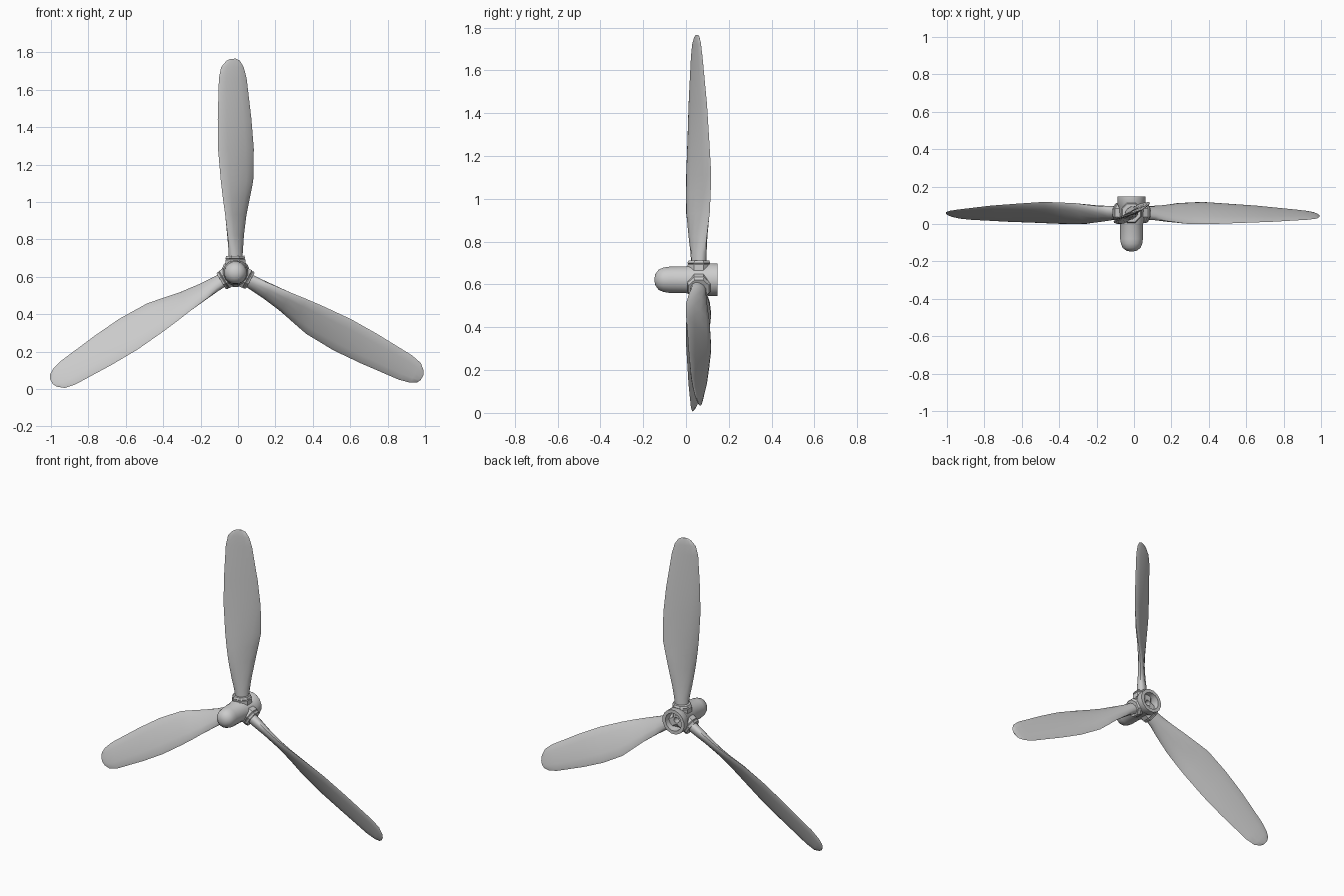
import bpy, bmesh, math
from mathutils import Vector

if "Cube" in bpy.data.objects:
    bpy.data.objects.remove(bpy.data.objects["Cube"])

HUB = Vector((-0.013, 0.0, 0.622))
TILT = 1.0


def finish(name, bm, smooth_angle, turn=0.0):
    bmesh.ops.recalc_face_normals(bm, faces=bm.faces)
    me = bpy.data.meshes.new(name)
    bm.to_mesh(me)
    bm.free()
    ob = bpy.data.objects.new(name, me)
    bpy.context.collection.objects.link(ob)
    ob.location = HUB
    ob.rotation_euler = (0, math.radians(turn), 0)
    bpy.ops.object.select_all(action='DESELECT')
    ob.select_set(True)
    bpy.context.view_layer.objects.active = ob
    bpy.ops.object.shade_smooth_by_angle(angle=math.radians(smooth_angle))
    return ob


def loft(rings):
    """Skin a list of equal-sized point rings and cap both ends."""
    bm = bmesh.new()
    vr = [[bm.verts.new(p) for p in ring] for ring in rings]
    n = len(vr[0])
    for a, b in zip(vr, vr[1:]):
        for i in range(n):
            j = (i + 1) % n
            bm.faces.new((a[i], a[j], b[j], b[i]))
    bm.faces.new(vr[0])
    bm.faces.new(vr[-1])
    return bm


def circle(radius, pos, n, axis):
    pts = []
    for i in range(n):
        t = 2 * math.pi * (i + 0.5) / n
        c, s = radius * math.cos(t), radius * math.sin(t)
        pts.append((c, pos, s) if axis == 'Y' else (c, 0.06 + s, pos))
    return pts


# Blade stations: radius, left edge x, right edge x, front edge y, rear edge y, thickness
STATIONS = [
    (0.05, -0.026, 0.028, 0.035, 0.085, 0.068),
    (0.13, -0.031, 0.037, 0.027, 0.090, 0.058),
    (0.20, -0.039, 0.046, 0.015, 0.097, 0.046),
    (0.31, -0.050, 0.064, 0.001, 0.111, 0.036),
    (0.40, -0.061, 0.084, 0.000, 0.115, 0.031),
    (0.49, -0.070, 0.103, 0.001, 0.118, 0.028),
    (0.66, -0.082, 0.109, 0.007, 0.108, 0.024),
    (0.82, -0.081, 0.099, 0.012, 0.098, 0.021),
    (1.04, -0.071, 0.077, 0.023, 0.077, 0.016),
    (1.10, -0.058, 0.062, 0.029, 0.070, 0.013),
    (1.133, -0.030, 0.043, 0.038, 0.063, 0.009),
    (1.144, -0.008, 0.022, 0.045, 0.056, 0.004),
]


def blade_section(r, xl, xr, yf, yb, thick, n=12):
    a, b = Vector((xl, yf, r)), Vector((xr, yb, r))
    mid, half = (a + b) / 2, (b - a) / 2
    normal = Vector((-half.y, half.x, 0)).normalized() * thick / 2
    return [mid + half * math.cos(2 * math.pi * i / n)
            + normal * math.sin(2 * math.pi * i / n) for i in range(n)]


# Three twisted blades with their octagonal root collars
for k in range(3):
    turn = -(TILT + 120 * k)
    finish(f"blade_{k + 1}", loft([blade_section(*s) for s in STATIONS]), 50, turn)
    collar = [(0.058, 0.02), (0.058, 0.070), (0.054, 0.074),
              (0.058, 0.078), (0.052, 0.090), (0.040, 0.090)]
    finish(f"blade_collar_{k + 1}",
           loft([circle(r, z, 8, 'Z') for r, z in collar]), 30, turn)

# Hub: rounded nose, body, rear flange and the hollow behind it
hub = [(0.008, -0.147), (0.028, -0.143), (0.049, -0.127), (0.058, -0.105),
       (0.062, -0.080), (0.063, 0.0), (0.068, 0.012), (0.070, 0.095),
       (0.077, 0.105), (0.077, 0.147), (0.056, 0.147), (0.052, 0.07)]
finish("hub", loft([circle(r, y, 16, 'Y') for r, y in hub]), 40)

# Shaft socket inside the rear hollow
finish("shaft_socket",
       loft([circle(r, y, 12, 'Y') for r, y in
             [(0.028, 0.06), (0.028, 0.115), (0.018, 0.115), (0.018, 0.075)]]), 40)
